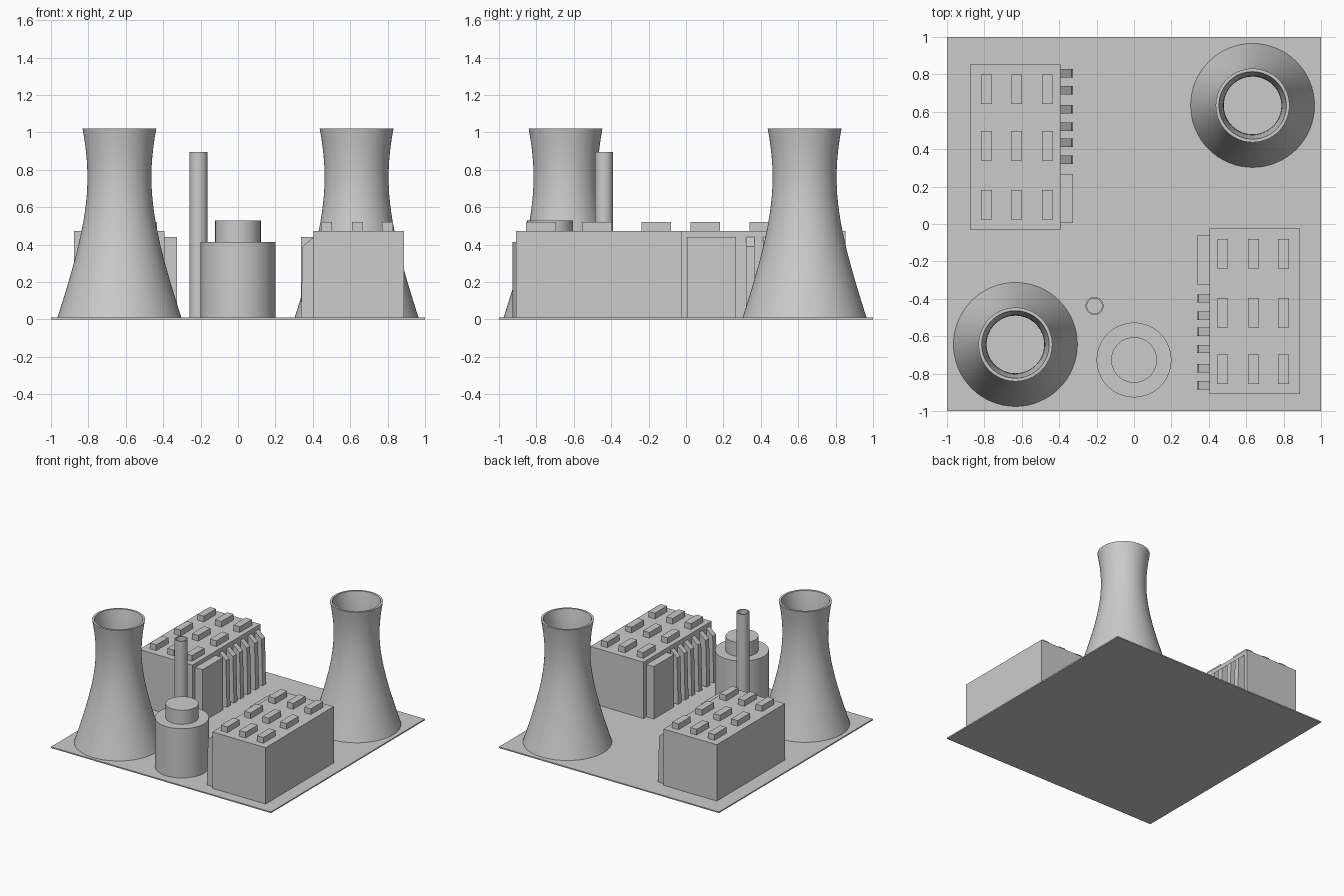
import bpy, bmesh, math
from mathutils import Matrix, Vector

cube = bpy.data.objects.get("Cube")
if cube:
    bpy.data.objects.remove(cube, do_unlink=True)

grey = bpy.data.materials.new("concrete_grey")
grey.use_nodes = True
COLOUR = (0.6, 0.6, 0.6, 1)
grey.diffuse_color = COLOUR
grey.node_tree.nodes["Principled BSDF"].inputs["Base Color"].default_value = COLOUR

GROUND = 0.01
SEGMENTS = 64
TOWERS = [("left", 0.634, 0.634), ("right", -0.634, -0.644)]
TOWER_TOP = 1.02
WALL = 0.017


def finish(name, bm, matrix=Matrix(), smooth=False):
    mesh = bpy.data.meshes.new(name)
    bm.to_mesh(mesh)
    bm.free()
    mesh.materials.append(grey)
    obj = bpy.data.objects.new(name, mesh)
    bpy.context.collection.objects.link(obj)
    obj.matrix_world = matrix
    if smooth:
        bpy.ops.object.select_all(action='DESELECT')
        obj.select_set(True)
        bpy.context.view_layer.objects.active = obj
        bpy.ops.object.shade_smooth_by_angle(angle=math.radians(35))
    return obj


def box(name, low, high, matrix=Matrix()):
    bm = bmesh.new()
    bmesh.ops.create_cube(bm, size=1)
    low, high = Vector(low), Vector(high)
    for v in bm.verts:
        v.co = (low + high) / 2 + v.co * (high - low)
    finish(name, bm, matrix)


def ring(bm, radius, z, x=0, y=0):
    steps = [2 * math.pi * i / SEGMENTS for i in range(SEGMENTS)]
    return [bm.verts.new((x + radius * math.cos(a), y + radius * math.sin(a), z)) for a in steps]


def lathe(name, profile, x, y, closed=False):
    """Revolve (radius, z) points; a closed profile makes a hollow wall, otherwise ends are capped."""
    bm = bmesh.new()
    rings = [ring(bm, r, z) for r, z in profile]
    pairs = list(zip(rings, rings[1:]))
    if closed:
        pairs.append((rings[-1], rings[0]))
    else:
        bm.faces.new(rings[0])
        bm.faces.new(rings[-1])
    for a, b in pairs:
        for i in range(SEGMENTS):
            j = (i + 1) % SEGMENTS
            bm.faces.new((a[i], a[j], b[j], b[i]))
    bmesh.ops.recalc_face_normals(bm, faces=bm.faces)
    finish(name, bm, Matrix.Translation((x, y, 0)), smooth=True)


def tower_radius(z):
    return 0.171 * math.sqrt(1 + ((z - 0.76) / 0.452) ** 2)


# Ground slab, its top surface open inside the cooling towers
bm = bmesh.new()
corners = [(-1, -1), (1, -1), (1, 1), (-1, 1)]
top = [bm.verts.new((x, y, GROUND)) for x, y in corners]
bottom = [bm.verts.new((x, y, 0)) for x, y in corners]
loops = [top] + [ring(bm, tower_radius(GROUND) - WALL, GROUND, x, y) for _, x, y in TOWERS]
edges = [bm.edges.new((l[i], l[(i + 1) % len(l)])) for l in loops for i in range(len(l))]
bmesh.ops.triangle_fill(bm, edges=edges, use_beauty=True, use_dissolve=False, normal=(0, 0, 1))
for f in bm.faces:
    f.normal_update()
    if f.normal.z < 0:
        f.normal_flip()
bm.faces.new(bottom[::-1])
for i in range(4):
    j = (i + 1) % 4
    bm.faces.new((bottom[i], bottom[j], top[j], top[i]))
finish("ground_slab", bm)

# Hyperbolic cooling towers
heights = [GROUND + (TOWER_TOP - GROUND) * i / 20 for i in range(21)]
outer = [(tower_radius(z), z) for z in heights]
inner = [(r - WALL, z) for r, z in reversed(outer)]
for side, x, y in TOWERS:
    lathe(side + "_cooling_tower", outer + inner, x, y, closed=True)

# Reactor drum with its cap, and the hollow chimney
lathe("reactor_drum", [(0.2, GROUND), (0.2, 0.415)], 0, -0.727)
lathe("reactor_cap", [(0.122, 0.415), (0.122, 0.53)], 0, -0.727)
lathe("chimney", [(0.048, GROUND), (0.048, 0.895), (0.04, 0.895), (0.04, GROUND)],
      -0.211, -0.438, closed=True)


def buttress(name, y, matrix):
    """Leaning fin with a sloped top against the hall wall."""
    bm = bmesh.new()
    side = [(0.242, GROUND), (0.31, GROUND), (0.3, 0.39), (0.242, 0.44)]
    face = bm.faces.new([bm.verts.new((x, y - 0.022, z)) for x, z in side])
    out = bmesh.ops.extrude_face_region(bm, geom=[face])
    moved = [v for v in out["geom"] if isinstance(v, bmesh.types.BMVert)]
    bmesh.ops.translate(bm, verts=moved, vec=(0, 0.044, 0))
    bmesh.ops.recalc_face_normals(bm, faces=bm.faces)
    finish(name, bm, matrix)


# Two turbine halls, the second turned half round
for side, x, y, turn in [("right", -0.635, 0.411, 0), ("left", 0.646, -0.467, math.pi)]:
    place = Matrix.Translation((x, y, 0)) @ Matrix.Rotation(turn, 4, 'Z')
    box(side + "_hall", (-0.242, -0.442, GROUND), (0.242, 0.442, 0.473), place)
    box(side + "_hall_annex", (0.242, -0.405, GROUND), (0.31, -0.143, 0.44), place)
    for i, ux in enumerate((-0.154, 0.007, 0.172)):
        for j, uy in enumerate((-0.308, 0.008, 0.31)):
            box(f"{side}_roof_vent_{i}_{j}", (ux - 0.029, uy - 0.079, 0.473),
                (ux + 0.029, uy + 0.079, 0.52), place)
    for i, fy in enumerate((-0.068, 0.023, 0.109, 0.202, 0.304, 0.395)):
        buttress(f"{side}_buttress_{i}", fy, place)
